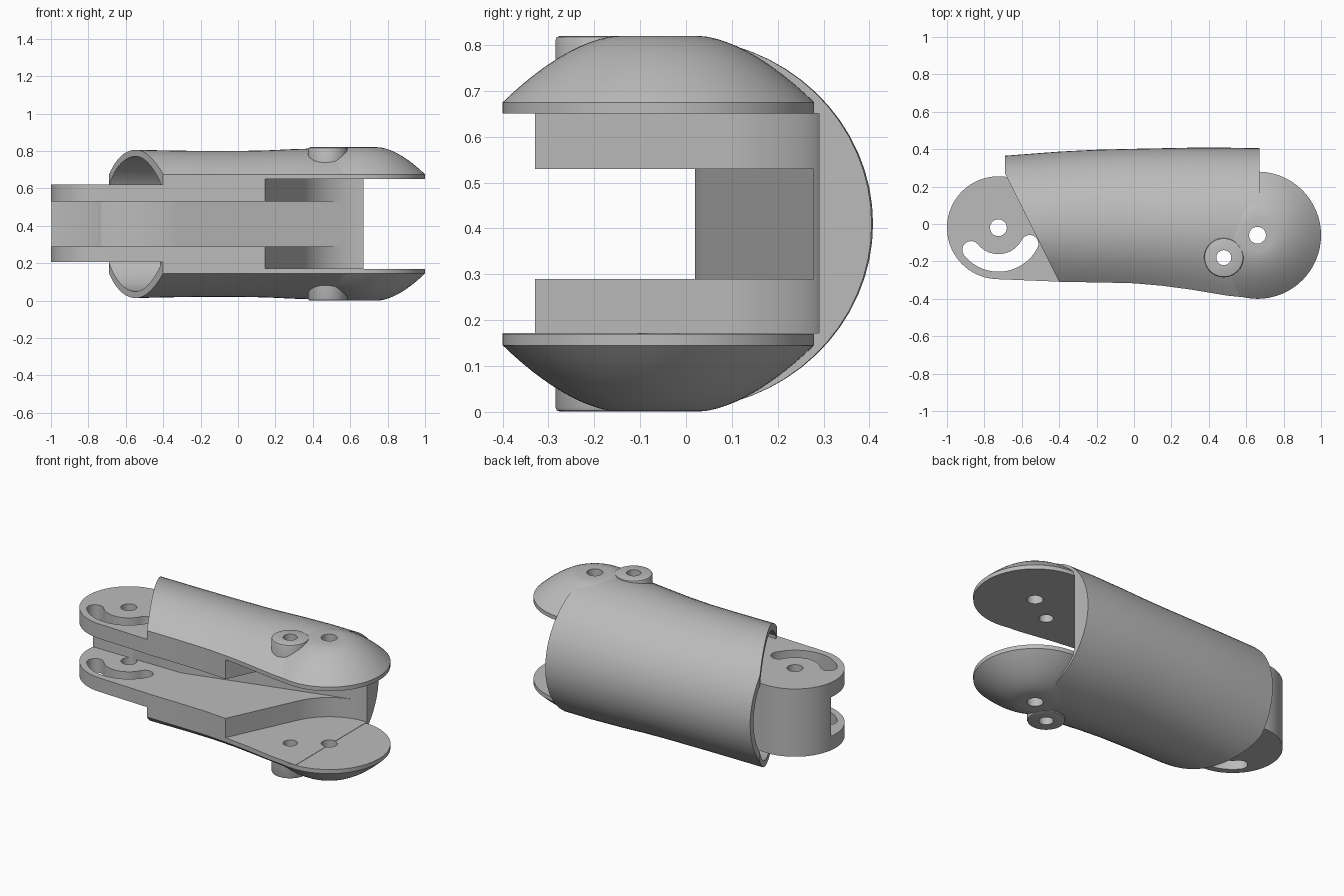
import bpy, bmesh
from math import sin, cos, pi, radians, sqrt
from mathutils import Matrix

MID = 0.41                      # height of the symmetry plane
PIVOT, SCREW, KNUCKLE = (0.66, -0.06), (0.48, -0.18), (-0.725, -0.02)

if "Cube" in bpy.data.objects:
    bpy.data.objects.remove(bpy.data.objects["Cube"], do_unlink=True)

grey = bpy.data.materials.new("plain_grey")
grey.use_nodes = True
grey.diffuse_color = (0.5, 0.5, 0.5, 1)
grey.node_tree.nodes["Principled BSDF"].inputs["Base Color"].default_value = (0.5, 0.5, 0.5, 1)


def loft(name, rings):
    """Skin a list of closed rings and cap both ends."""
    bm = bmesh.new()
    loops = [[bm.verts.new(p) for p in ring] for ring in rings]
    for a, b in zip(loops, loops[1:]):
        for i in range(len(a)):
            j = (i + 1) % len(a)
            bm.faces.new((a[i], a[j], b[j], b[i]))
    bm.faces.new(loops[0])
    bm.faces.new(loops[-1])
    bmesh.ops.recalc_face_normals(bm, faces=bm.faces)
    mesh = bpy.data.meshes.new(name)
    bm.to_mesh(mesh)
    bm.free()
    mesh.materials.append(grey)
    ob = bpy.data.objects.new(name, mesh)
    bpy.context.collection.objects.link(ob)
    return ob


def prism(name, outline, z0, z1):
    return loft(name, [[(x, y, z) for x, y in outline] for z in (z0, z1)])


def arc(centre, r, a0, a1, n):
    angles = [radians(a0 + (a1 - a0) * i / n) for i in range(n + 1)]
    return [(centre[0] + r * cos(a), centre[1] + r * sin(a)) for a in angles]


def lathe(name, centre, profile, n=64):
    """Stack circles of (radius, height) round a vertical axis."""
    return loft(name, [[(x, y, z) for x, y in arc(centre, r, 0, 360, n)[:-1]]
                       for r, z in profile])


def cut(ob, cutters):
    bpy.context.view_layer.objects.active = ob
    for c in cutters:
        mod = ob.modifiers.new("cut", 'BOOLEAN')
        mod.operation, mod.solver, mod.object = 'DIFFERENCE', 'EXACT', c
        bpy.ops.object.modifier_apply(modifier=mod.name)


def section(x, front, back, top, inset=0.0):
    """Rounded-back section with a blunt front edge."""
    yc, rim = -0.02, 0.675 - inset
    front, back, top = front + inset, back - inset, top - inset
    upper = []
    for i in range(9):
        y = front + (yc - front) * i / 8
        t = (yc - y) / (yc - front)
        upper.append((y, rim + (top - rim) * (1 - t * t)))
    for i in range(1, 17):
        a = pi / 2 * (1 - i / 16)
        upper.append((yc + (back - yc) * cos(a), MID + (top - MID) * sin(a)))
    lower = [(y, 2 * MID - z) for y, z in reversed(upper[:-1])]
    return [(x, y, z) for y, z in upper + lower]


# Cutters
hole_cutters = [lathe("hole_cutter", c, [(r, -1), (r, 2)], 32)
                for c, r in ((PIVOT, 0.045), (SCREW, 0.04), (KNUCKLE, 0.045))]
centre_slot = prism("slot_cutter", [(-1.2, 0.02), (-0.4, 0.02), (0.57, 0.28),
                                    (0.57, -0.6), (-1.2, -0.6)], 0.29, 0.53)
clevis_gap = prism("clevis_cutter", [(0.085, -0.456)] + arc(PIVOT, 0.35, 155, 90, 16)
                   + [(0.8, 0.29), (0.8, -0.456)], 0.172, 0.65)
slant = prism("slant_cutter", [(-0.74, 0.37), (-0.35, -0.41), (-1, -0.41), (-1, 0.37)], -1, 2)
guide_slot = prism("guide_cutter", arc(KNUCKLE, 0.235, 219, 333, 20)
                   + arc((KNUCKLE[0] + 0.188 * cos(radians(333)),
                          KNUCKLE[1] + 0.188 * sin(radians(333))), 0.047, -27, 153, 8)[1:-1]
                   + arc(KNUCKLE, 0.141, 333, 219, 20)
                   + arc((KNUCKLE[0] + 0.188 * cos(radians(219)),
                          KNUCKLE[1] + 0.188 * sin(radians(219))), 0.047, 39, 219, 8)[1:-1],
                   -1, 2)

# Main shell: x, front edge, back edge, crown height
stations = [(-0.69, -0.30, 0.365, 0.81), (-0.4, -0.31, 0.387, 0.803),
            (-0.2, -0.312, 0.397, 0.80), (0, -0.317, 0.402, 0.80),
            (0.15, -0.33, 0.405, 0.803), (0.3, -0.35, 0.408, 0.81),
            (0.5, -0.383, 0.408, 0.816), (0.67, -0.40, 0.405, 0.816)]
shell = loft("arm_shell", [section(*s) for s in stations])
hollow = loft("hollow_cutter", [section(-0.8, -0.30, 0.36, 0.81, 0.035),
                                section(-0.34, -0.31, 0.39, 0.803, 0.035)])
cut(shell, [hollow, slant, centre_slot, clevis_gap] + hole_cutters[:2])

# Slotted knuckle at the narrow end
knuckle = prism("knuckle", arc(KNUCKLE, 0.275, 80, 268, 40)
                + [(-0.41, -0.308), (-0.33, -0.308), (-0.33, 0.26)], 0.205, 0.62)
cut(knuckle, [centre_slot, guide_slot, hole_cutters[2]])

# Domed clevis ears and screw bosses, top then mirrored below
dome = [(0.34, 0.65), (0.34, 0.675)]
for i in range(1, 13):
    t = 1 - i / 12
    dome.append((0.085 + 0.255 * t, 0.82 - 0.145 * t ** 1.7))
boss = [(0.105, 0.68), (0.105, 0.81), (0.102, 0.817), (0.095, 0.82)]
parts = [shell, knuckle]
for side in ("upper", "lower"):
    for label, centre, profile in (("clevis_ear", PIVOT, dome), ("screw_boss", SCREW, boss)):
        ob = lathe(side + "_" + label, centre, profile)
        cut(ob, hole_cutters[:2])
        if side == "lower":
            ob.data.transform(Matrix.Translation((0, 0, 2 * MID)) @ Matrix.Scale(-1, 4, (0, 0, 1)))
            ob.data.flip_normals()
        parts.append(ob)

# Drop the cutters and smooth the curved faces
for c in hole_cutters + [centre_slot, clevis_gap, slant, guide_slot, hollow]:
    bpy.data.objects.remove(c, do_unlink=True)
bpy.ops.object.select_all(action='DESELECT')
for ob in parts:
    ob.select_set(True)
bpy.context.view_layer.objects.active = shell
bpy.ops.object.shade_smooth_by_angle(angle=radians(30))
